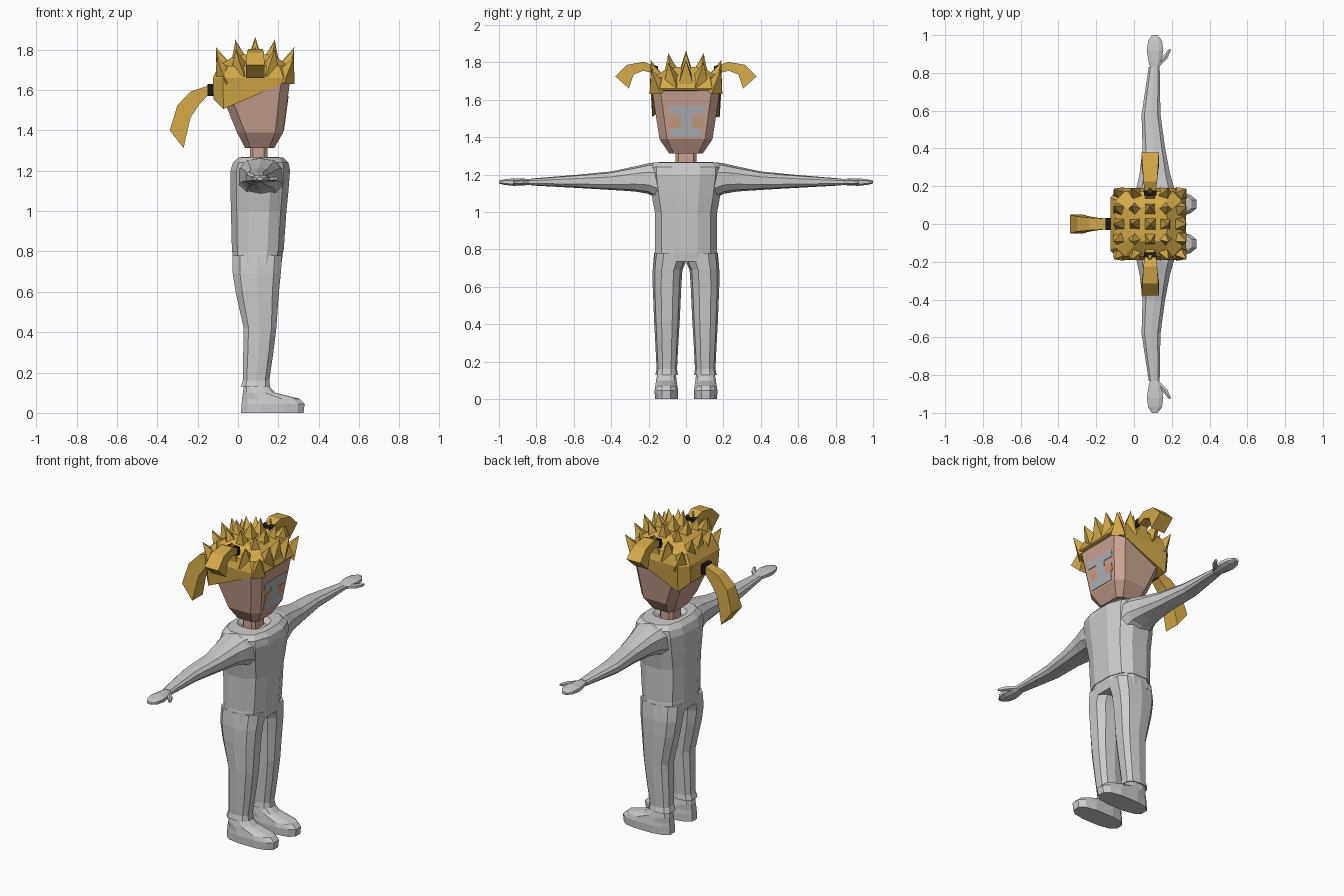
import bpy, bmesh, math
from mathutils import Vector, Matrix

cube = bpy.data.objects.get("Cube")
if cube:
    bpy.data.objects.remove(cube, do_unlink=True)


def material(name, rgb):
    m = bpy.data.materials.new(name)
    m.use_nodes = True
    m.diffuse_color = (*rgb, 1)
    m.node_tree.nodes["Principled BSDF"].inputs["Base Color"].default_value = (*rgb, 1)
    return m


cloth = material("pale grey cloth", (0.6, 0.6, 0.6))
skin = material("skin", (0.6, 0.37, 0.29))
peach = material("peach", (0.62, 0.33, 0.21))
blue_grey = material("blue grey", (0.42, 0.45, 0.47))
blond = material("blond hair", (0.66, 0.4, 0.065))
black = material("black band", (0.01, 0.01, 0.01))


def finish(name, bm, mat, mirror=False):
    bmesh.ops.recalc_face_normals(bm, faces=bm.faces)
    mesh = bpy.data.meshes.new(name)
    bm.to_mesh(mesh)
    bm.free()
    mesh.materials.append(mat)
    ob = bpy.data.objects.new(name, mesh)
    bpy.context.collection.objects.link(ob)
    if mirror:
        mod = ob.modifiers.new("mirror", "MIRROR")
        mod.use_axis = (False, True, False)
    return ob


def loft(name, rings, mat, mirror=False):
    """Skin a list of point rings and cap both ends."""
    bm = bmesh.new()
    loops = [[bm.verts.new(p) for p in ring] for ring in rings]
    n = len(loops[0])
    for a, b in zip(loops, loops[1:]):
        for i in range(n):
            j = (i + 1) % n
            bm.faces.new((a[i], a[j], b[j], b[i]))
    bm.faces.new(loops[0])
    bm.faces.new(loops[-1])
    return finish(name, bm, mat, mirror)


def oval(a0, a1, b0, b1, n=12, power=0.75):
    """Rounded outline that fills the given bounds."""
    raw = []
    for i in range(n):
        t = (i + 0.5) * math.tau / n
        raw.append([math.copysign(abs(f(t)) ** power, f(t)) for f in (math.cos, math.sin)])
    top = max(p[0] for p in raw)
    return [((a0 + a1) / 2 + p[0] / top * (a1 - a0) / 2,
             (b0 + b1) / 2 + p[1] / top * (b1 - b0) / 2) for p in raw]


def level(z, x0, x1, y0, y1, **kw):
    return [(x, y, z) for x, y in oval(x0, x1, y0, y1, **kw)]


def across(y, x0, x1, z0, z1, **kw):
    return [(x, y, z) for x, z in oval(x0, x1, z0, z1, **kw)]


def chamfer(z, x0, x1, h, cut):
    """Level octagon with cut corners."""
    return [(x1, -h + cut, z), (x1, h - cut, z), (x1 - cut, h, z), (x0 + cut, h, z),
            (x0, h - cut, z), (x0, -h + cut, z), (x0 + cut, -h, z), (x1 - cut, -h, z)]


# Shirt body with a sunken collar
loft("shirt", [level(z, x0, x1, -h, h) for z, x0, x1, h in (
    (0.8, -0.03, 0.226, 0.167), (1.0, -0.035, 0.24, 0.167), (1.1, -0.037, 0.25, 0.185),
    (1.2, -0.037, 0.258, 0.2), (1.24, -0.025, 0.25, 0.2), (1.265, 0.0, 0.225, 0.17),
    (1.268, 0.025, 0.19, 0.09), (1.245, 0.045, 0.165, 0.065))], cloth)

# Sleeves
loft("sleeves", [across(y, *r, n=10) for y, *r in (
    (0.13, 0.0, 0.225, 1.06, 1.264), (0.2, 0.015, 0.21, 1.1, 1.258),
    (0.27, 0.03, 0.19, 1.112, 1.242), (0.4, 0.045, 0.165, 1.12, 1.215),
    (0.58, 0.04, 0.14, 1.13, 1.198), (0.83, 0.078, 0.136, 1.143, 1.178))], cloth, True)

# Hands and thumbs
loft("hands", [across(y, *r, n=8) for y, *r in (
    (0.81, 0.09, 0.128, 1.148, 1.174), (0.86, 0.077, 0.145, 1.143, 1.178),
    (0.92, 0.068, 0.155, 1.14, 1.18), (0.97, 0.075, 0.148, 1.145, 1.175),
    (1.0, 0.095, 0.125, 1.153, 1.168))], cloth, True)
loft("thumbs", [across(y, *r, n=6) for y, *r in (
    (0.84, 0.105, 0.14, 1.15, 1.172), (0.875, 0.14, 0.175, 1.148, 1.172),
    (0.91, 0.172, 0.192, 1.15, 1.17), (0.925, 0.182, 0.196, 1.155, 1.167))], cloth, True)

# Trousers
loft("trouser_hips", [level(z, x0, x1, -h, h) for z, x0, x1, h in (
    (0.81, -0.026, 0.222, 0.162), (0.79, -0.028, 0.222, 0.166),
    (0.735, -0.028, 0.215, 0.17))], cloth)
loft("trouser_legs", [level(z, *r, n=10) for z, *r in (
    (0.78, -0.026, 0.218, -0.0, 0.167), (0.73, -0.028, 0.215, 0.005, 0.172),
    (0.69, -0.026, 0.212, 0.022, 0.175), (0.6, -0.012, 0.203, 0.028, 0.175),
    (0.42, 0.028, 0.19, 0.036, 0.168), (0.3, 0.026, 0.175, 0.043, 0.162),
    (0.16, 0.024, 0.155, 0.05, 0.155), (0.13, 0.014, 0.16, 0.046, 0.162))], cloth, True)

# Shoes
loft("shoes", [level(z, *r, n=12) for z, *r in (
    (0.0, 0.015, 0.325, 0.044, 0.166), (0.045, 0.018, 0.33, 0.042, 0.168),
    (0.07, 0.02, 0.305, 0.046, 0.164), (0.1, 0.024, 0.185, 0.05, 0.16),
    (0.14, 0.03, 0.145, 0.056, 0.152))], cloth, True)

# Neck and head
loft("neck", [chamfer(z, 0.06, 0.145, 0.055, 0.015) for z in (1.23, 1.34)], skin)
loft("head", [chamfer(1.313, 0.035, 0.18, 0.09, 0.025), chamfer(1.39, -0.005, 0.224, 0.142, 0.04),
              chamfer(1.66, -0.115, 0.26, 0.183, 0.045)], skin)


def face_plate(name, y0, y1, z0, z1, mat):
    def rect(lift):
        return [(0.224 + (z - 1.39) * 0.133 + lift, y, z)
                for y, z in ((y0, z0), (y1, z0), (y1, z1), (y0, z1))]
    loft(name, [rect(-0.002), rect(0.003)], mat)


# Painted face patches
face_plate("brow_patch", -0.095, 0.105, 1.53, 1.57, blue_grey)
face_plate("nose_patch", -0.03, 0.035, 1.45, 1.53, blue_grey)
face_plate("mouth_patch", -0.085, 0.08, 1.4, 1.45, blue_grey)
face_plate("near_eye_patch", -0.08, -0.03, 1.45, 1.5, peach)
face_plate("far_eye_patch", 0.035, 0.095, 1.45, 1.5, peach)

# Hair cap, its lower edge falling from the forehead to the back corners
hem = [(x, y, 1.555 if x < -0.1 else 1.655 + (x - 0.275) * 0.43)
       for x, y, z in chamfer(0, -0.122, 0.272, 0.18, 0.05)]
loft("hair_cap", [hem, chamfer(1.66, -0.125, 0.275, 0.19, 0.05),
                  chamfer(1.72, -0.095, 0.25, 0.172, 0.045),
                  chamfer(1.775, -0.01, 0.175, 0.09, 0.03)], blond)

# Spiky hair: a grid of pyramids fanning outward
bm = bmesh.new()
for i in range(-2, 3):
    for j in range(-2, 3):
        base = Vector((0.085 + i * 0.077, j * 0.076, 1.765 - 0.011 * (i * i + j * j)))
        lean = Vector((i * 0.22, j * 0.2, 1)).normalized()
        turn = lean.to_track_quat("Z", "Y").to_matrix().to_4x4()
        place = Matrix.Translation(base + lean * 0.035) @ turn @ Matrix.Rotation(math.pi / 4, 4, "Z")
        bmesh.ops.create_cone(bm, segments=4, radius1=0.057, radius2=0, depth=0.13,
                              cap_ends=True, matrix=place)
finish("hair_spikes", bm, blond)


def strand(name, steps, to_point, mat, mirror=False):
    """Flat tapering lock: each step gives an upper point, a lower point and a half width."""
    rings = []
    for u0, z0, u1, z1, w in steps:
        rings.append([to_point(u0, -w, z0), to_point(u0, w, z0),
                      to_point(u1, w, z1), to_point(u1, -w, z1)])
    return loft(name, rings, mat, mirror)


def back_plane(u, w, z):
    return (-u, w, z)


def side_plane(u, w, z):
    return (0.086 + w, u, z)


# Ponytail at the back and pigtails at the sides, each with a band
strand("ponytail", ((0.145, 1.622, 0.145, 1.578, 0.028), (0.235, 1.592, 0.19, 1.53, 0.033),
                    (0.3, 1.525, 0.235, 1.465, 0.04), (0.338, 1.4, 0.27, 1.312, 0.05)),
       back_plane, blond)
strand("ponytail_band", ((0.115, 1.63, 0.115, 1.57, 0.032), (0.15, 1.63, 0.15, 1.57, 0.032)),
       back_plane, black)
strand("pigtails", ((0.17, 1.78, 0.17, 1.742, 0.03), (0.225, 1.803, 0.23, 1.755, 0.036),
                    (0.315, 1.787, 0.28, 1.735, 0.042), (0.378, 1.725, 0.305, 1.66, 0.046)),
       side_plane, blond, True)
strand("pigtail_bands", ((0.15, 1.78, 0.15, 1.73, 0.032), (0.178, 1.786, 0.178, 1.736, 0.032)),
       side_plane, black, True)
